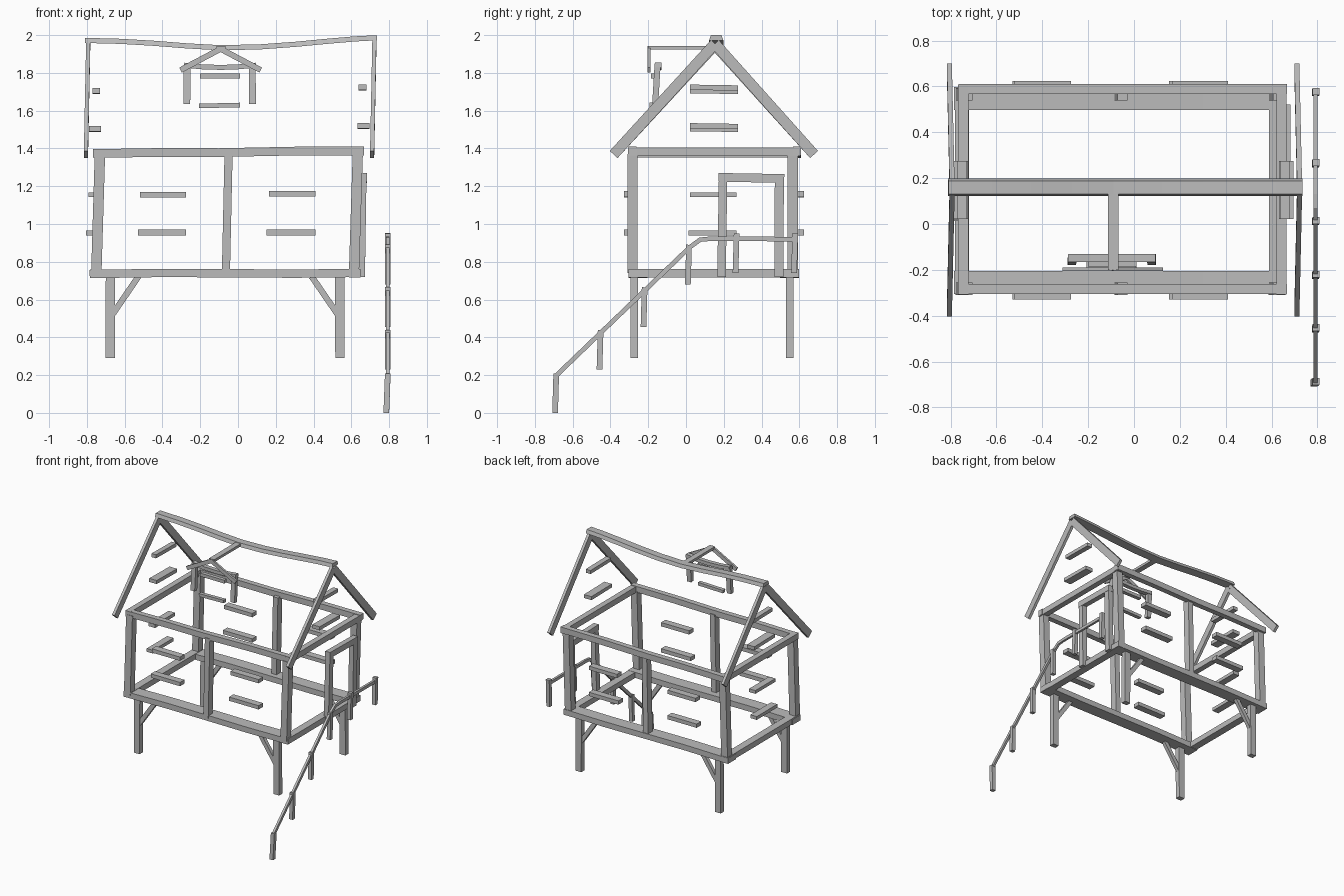
import bpy, bmesh, math
from mathutils import Vector

mat = bpy.data.materials.new("timber grey")
mat.diffuse_color = (0.5, 0.5, 0.5, 1)


def beam(name, pts, w, h, side, taper=1.0):
    """Sweep a rectangle along pts; w is measured along side, h across it."""
    pts = [Vector(p) for p in pts]
    side = Vector(side).normalized()
    bm = bmesh.new()
    rings = []
    for i, p in enumerate(pts):
        t = (pts[min(i + 1, len(pts) - 1)] - pts[max(i - 1, 0)]).normalized()
        up = t.cross(side).normalized()
        if up.z < 0:
            up = -up
        rings.append([bm.verts.new(p + side * a * w / 2 * (taper if b > 0 else 1) + up * b * h / 2)
                      for a, b in ((-1, -1), (1, -1), (1, 1), (-1, 1))])
    for r, s in zip(rings, rings[1:]):
        for k in range(4):
            bm.faces.new((r[k], r[(k + 1) % 4], s[(k + 1) % 4], s[k]))
    bm.faces.new(rings[0])
    bm.faces.new(rings[-1][::-1])
    bmesh.ops.recalc_face_normals(bm, faces=bm.faces)
    me = bpy.data.meshes.new(name)
    bm.to_mesh(me)
    bm.free()
    me.materials.append(mat)
    ob = bpy.data.objects.new(name, me)
    bpy.context.collection.objects.link(ob)
    return ob


X, Y = (1, 0, 0), (0, 1, 0)

# Sagging roof ridge
beam("roof_ridge", [(-0.81, 0.16, 1.972), (-0.62, 0.16, 1.967), (-0.45, 0.16, 1.957),
                    (-0.27, 0.16, 1.943), (-0.09, 0.16, 1.933), (0.12, 0.16, 1.938),
                    (0.3, 0.16, 1.951), (0.48, 0.16, 1.968), (0.62, 0.16, 1.98),
                    (0.735, 0.16, 1.986)], 0.075, 0.027, Y, 0.75)

# Gable bargeboards, leaning slightly outward at the top
for side, xb, xt, zt in (("left", -0.805, -0.793, 1.948), ("right", 0.71, 0.722, 1.955)):
    for end, y in (("front", -0.383), ("back", 0.678)):
        beam(f"{side}_{end}_bargeboard", [(xb, y, 1.368), (xt, 0.153, zt)], 0.022, 0.056, X)

# Wall frame: wide sill beams, thinner top plates, corner and middle posts
for end, ys, yt, yp in (("front", -0.255, -0.284, -0.283), ("back", 0.547, 0.588, 0.565)):
    beam(f"{end}_sill", [(-0.785, ys, 0.735), (-0.4, ys, 0.741), (0, ys, 0.739),
                         (0.3, ys, 0.737), (0.65, ys, 0.741)], 0.1, 0.044, Y)
    beam(f"{end}_top_plate", [(-0.765, yt, 1.373), (-0.4, yt, 1.379), (-0.1, yt, 1.378),
                              (0.3, yt, 1.386), (0.668, yt, 1.387)], 0.043, 0.046, Y)
    for nm, x0, x1, w in (("left", -0.75, -0.731, 0.055), ("middle", -0.064, -0.05, 0.043),
                          ("right", 0.614, 0.634, 0.054)):
        beam(f"{end}_{nm}_post", [(x0, yp, 0.74), (x1, yp, 1.37)], w, 0.055, X)
for side, xs, xt, zt in (("left", -0.75, -0.745, 1.374), ("right", 0.618, 0.643, 1.383)):
    beam(f"{side}_sill", [(xs, -0.305, 0.739), (xs, 0.595, 0.739)], 0.06, 0.044, X)
    beam(f"{side}_top_plate", [(xt, -0.307, zt), (xt, 0.605, zt)], 0.045, 0.046, X)

# Legs with diagonal braces
for end, y in (("front", -0.275), ("back", 0.55)):
    for side, x, s in (("left", -0.677, 1), ("right", 0.54, -1)):
        beam(f"{end}_{side}_leg", [(x, y, 0.29), (x + 0.002 * s, y, 0.73)], 0.05, 0.04, X)
        beam(f"{end}_{side}_brace", [(x + 0.015 * s, y, 0.525), (x + 0.15 * s, y, 0.722)],
             0.028, 0.032, Y)

# Loose wall boards on the front, back and left walls
for end, y in (("front", -0.302), ("back", 0.597)):
    for i, (x0, x1, z) in enumerate(((-0.52, -0.275, 1.155), (-0.53, -0.275, 0.955),
                                     (0.165, 0.41, 1.161), (0.152, 0.41, 0.955))):
        beam(f"{end}_wall_board_{i}", [(x0, y, z), (x1, y, z)], 0.055, 0.03, Y)
for i, (z, y0, x) in enumerate(((1.155, 0.02, -0.765), (0.953, 0.012, -0.777))):
    beam(f"left_wall_board_{i}", [(x, y0, z), (x, 0.268, z)], 0.055, 0.026, X)

# Gable boards
for side, rows in (("left", ((-0.757, 0.04, 1.505), (-0.75, 0.04, 1.706))),
                   ("right", ((0.664, 0.065, 1.52), (0.66, 0.042, 1.724)))):
    for i, (x, w, z) in enumerate(rows):
        w = 0.065 if i == 0 else w
        beam(f"{side}_gable_board_{i}", [(x, 0.022, z), (x, 0.275, z - 0.004)], w, 0.028, X)

# Door frame on the right side
beam("door_post_front", [(0.652, 0.188, 0.72), (0.66, 0.196, 1.23)], 0.04, 0.045, X)
beam("door_post_back", [(0.652, 0.492, 0.72), (0.66, 0.494, 1.23)], 0.04, 0.048, X)
beam("door_lintel", [(0.661, 0.172, 1.247), (0.661, 0.52, 1.241)], 0.042, 0.046, X)

# Stair railing
beam("stair_handrail", [(0.792, -0.69, 0.195), (0.792, 0.02, 0.877), (0.792, 0.075, 0.917),
                        (0.792, 0.13, 0.922), (0.792, 0.58, 0.92)], 0.018, 0.024, X)
for i, (y, z, h) in enumerate(((-0.69, 0, 0.208), (-0.455, 0.23, 0.208), (-0.222, 0.455, 0.21),
                               (0.013, 0.68, 0.21), (0.265, 0.74, 0.21), (0.575, 0.74, 0.212))):
    x = 0.785 if i == 0 else 0.792
    beam(f"railing_post_{i}", [(x, y - 0.003, z), (0.793, y + 0.003, z + h)], 0.03, 0.03, X)

# Dormer: ridge, rafters, posts, cross beam and boards
beam("dormer_ridge", [(-0.09, -0.2, 1.933), (-0.09, 0.135, 1.933)], 0.045, 0.02, X)
for side, s in (("left", -1), ("right", 1)):
    beam(f"dormer_{side}_rafter", [(-0.092 + 0.212 * s, -0.197, 1.815),
                                   (-0.092 - 0.004 * s, -0.197, 1.929)], 0.016, 0.03, Y)
    beam(f"dormer_{side}_post", [(-0.097 + 0.174 * s, -0.163, 1.635),
                                 (-0.097 + 0.172 * s, -0.15, 1.85)], 0.036, 0.032, X)
beam("dormer_cross_beam", [(-0.285, -0.148, 1.841), (-0.19, -0.148, 1.832), (-0.09, -0.148, 1.829),
                           (0.0, -0.148, 1.832), (0.095, -0.148, 1.841)], 0.034, 0.026, Y)
beam("dormer_upper_board", [(-0.2, -0.17, 1.784), (0.01, -0.17, 1.783)], 0.03, 0.026, Y)
beam("dormer_lower_board", [(-0.207, -0.178, 1.625), (0.01, -0.178, 1.63)], 0.03, 0.024, Y)
